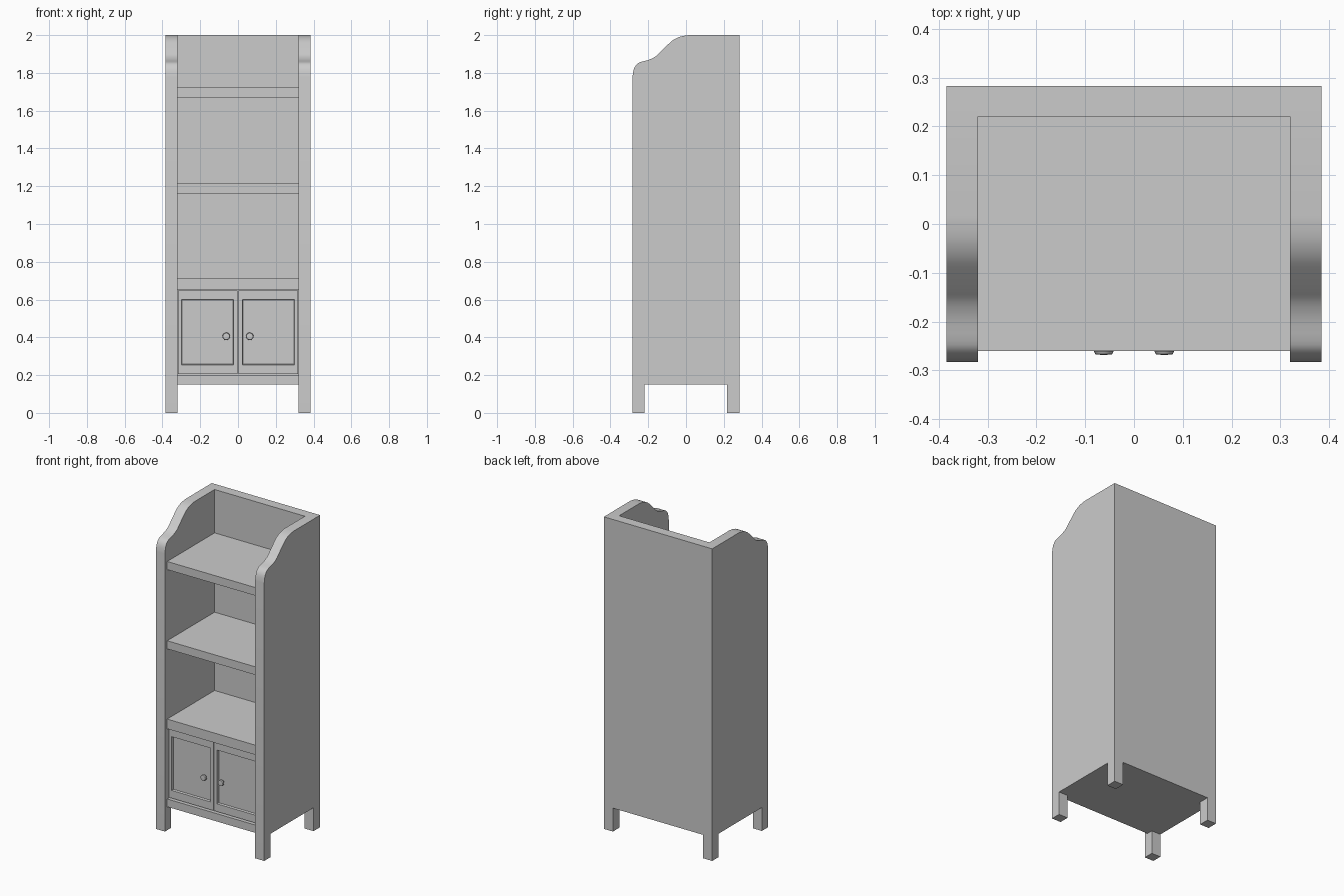
import bpy, bmesh, math
from mathutils import Vector

if "Cube" in bpy.data.objects:
    bpy.data.objects.remove(bpy.data.objects["Cube"])


def finish(bm, name):
    bmesh.ops.recalc_face_normals(bm, faces=bm.faces)
    me = bpy.data.meshes.new(name)
    bm.to_mesh(me)
    bm.free()
    ob = bpy.data.objects.new(name, me)
    bpy.context.collection.objects.link(ob)
    for o in bpy.context.selected_objects:
        o.select_set(False)
    ob.select_set(True)
    bpy.context.view_layer.objects.active = ob
    bpy.ops.object.shade_smooth_by_angle(angle=math.radians(35))
    return ob


def cube(lo, hi):
    bm = bmesh.new()
    bmesh.ops.create_cube(bm, size=1)
    for v in bm.verts:
        v.co = Vector([lo[i] if v.co[i] < 0 else hi[i] for i in range(3)])
    return bm


def box(name, lo, hi):
    return finish(cube(lo, hi), name)


def smooth_path(pts, steps=3):
    """Catmull-Rom curve through the points."""
    p = [Vector(q) for q in [pts[0]] + pts + [pts[-1]]]
    out = []
    for a, b, c, d in zip(p, p[1:], p[2:], p[3:]):
        for k in range(steps):
            t = k / steps
            out.append(0.5 * (2 * b + (c - a) * t + (2 * a - 5 * b + 4 * c - d) * t * t
                              + (3 * b - a - 3 * c + d) * t ** 3))
    return out + [p[-1]]


IN, OUT, BACK, FRONT = 0.32, 0.384, 0.283, -0.26

# Side panel profile (y, z): two legs and a scrolled top
scroll = [(-0.283, 1.78), (-0.276, 1.82), (-0.26, 1.846), (-0.238, 1.858),
          (-0.195, 1.87), (-0.16, 1.888), (-0.135, 1.912), (-0.1, 1.946),
          (-0.068, 1.974), (-0.03, 1.992), (0.015, 2.0)]
profile = [(-0.283, 0)] + [tuple(v) for v in smooth_path(scroll)]
profile += [(BACK, 2), (BACK, 0), (0.217, 0), (0.217, 0.15), (-0.22, 0.15), (-0.22, 0)]

for s, side in ((-1, "left"), (1, "right")):
    bm = bmesh.new()
    face = bm.faces.new([bm.verts.new((s * IN, y, z)) for y, z in profile])
    ext = bmesh.ops.extrude_face_region(bm, geom=[face])["geom"]
    bmesh.ops.translate(bm, vec=(s * (OUT - IN), 0, 0),
                        verts=[g for g in ext if isinstance(g, bmesh.types.BMVert)])
    finish(bm, side + "_side_panel")

    # Door with recessed panel
    x0, x1 = sorted((s * 0.003, s * 0.318))
    bm = cube((x0, -0.245, 0.205), (x1, -0.215, 0.647))
    front = min(bm.faces, key=lambda f: f.calc_center_median().y)
    bmesh.ops.inset_individual(bm, faces=[front], thickness=0.028)
    for v in front.verts:
        v.co.z += 0.03 if v.co.z < 0.4 else -0.028
    bmesh.ops.inset_individual(bm, faces=[front], thickness=0.004, depth=-0.014)
    finish(bm, side + "_door")

    # Turned knob: stem and rounded head, lathed around the y axis
    bm = bmesh.new()
    pts = [(0, -0.244), (0.011, -0.244), (0.010, -0.252), (0.019, -0.255),
           (0.020, -0.261), (0.017, -0.267), (0, -0.269)]
    vs = [bm.verts.new((s * 0.062 + r, y, 0.405)) for r, y in pts]
    es = [bm.edges.new(e) for e in zip(vs, vs[1:])]
    bmesh.ops.spin(bm, geom=vs + es, cent=(s * 0.062, 0, 0.405), axis=(0, 1, 0),
                   angle=math.tau, steps=24)
    bmesh.ops.remove_doubles(bm, verts=bm.verts, dist=1e-5)
    finish(bm, side + "_knob")

# Back panel, flush with the sides
box("back_panel", (-IN, 0.22, 0.15), (IN, BACK, 2))

# Bottom board, cupboard top and open shelves
for name, z0, z1 in (("bottom_board", 0.15, 0.2), ("cupboard_top", 0.65, 0.712),
                     ("middle_shelf", 1.162, 1.214), ("upper_shelf", 1.67, 1.722)):
    box(name, (-IN, FRONT, z0), (IN, 0.22, z1))
